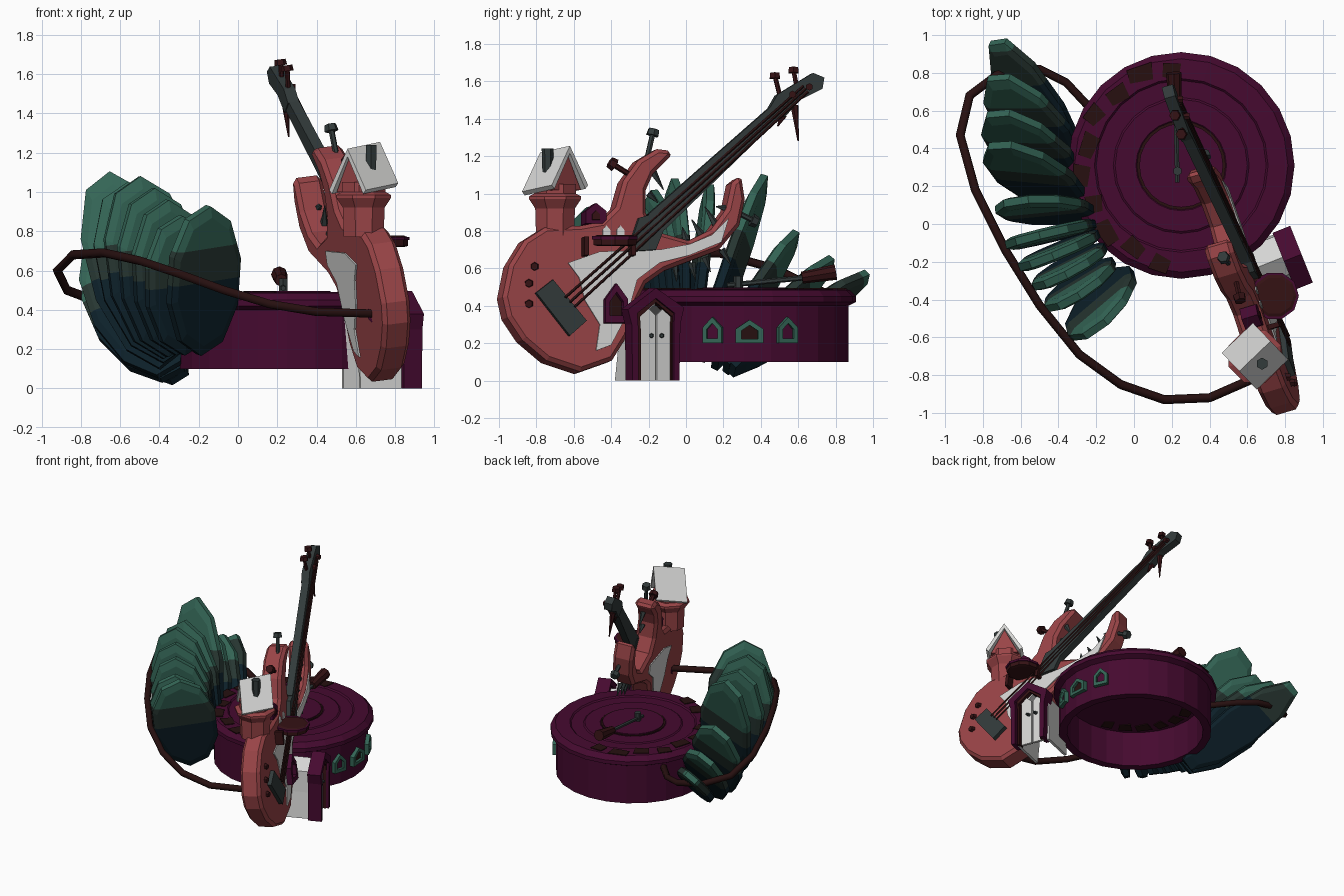
import bpy, bmesh, math
from mathutils import Vector as V

if "Cube" in bpy.data.objects:
    bpy.data.objects.remove(bpy.data.objects["Cube"])

def mat(name, *c):
    m = bpy.data.materials.new(name)
    m.diffuse_color = (*c, 1)
    m.use_nodes = True
    m.node_tree.nodes["Principled BSDF"].inputs["Base Color"].default_value = m.diffuse_color
    return m

RED = mat("coral_red", 0.32, 0.058, 0.063)
PURPLE = mat("plum", 0.06, 0.003, 0.029)
BROWN = mat("dark_brown", 0.02, 0.005, 0.005)
MAROON = mat("maroon", 0.035, 0.006, 0.007)
WHITE = mat("off_white", 0.66, 0.66, 0.65)
GREY = mat("slate", 0.032, 0.043, 0.043)
TEAL = mat("teal", 0.034, 0.13, 0.092)
MOSS = mat("dark_moss", 0.02, 0.037, 0.031)
NAVY = mat("navy", 0.004, 0.015, 0.023)

def finish(name, bm, *mats):
    bmesh.ops.recalc_face_normals(bm, faces=bm.faces)
    me = bpy.data.meshes.new(name)
    bm.to_mesh(me)
    bm.free()
    for m in mats:
        me.materials.append(m)
    ob = bpy.data.objects.new(name, me)
    bpy.context.collection.objects.link(ob)
    return ob

def prism(name, polys, off, m):
    """Extrude each 3D polygon by off."""
    bm = bmesh.new()
    for p in polys:
        a = [bm.verts.new(q) for q in p]
        b = [bm.verts.new(V(q) + off) for q in p]
        bm.faces.new(a)
        bm.faces.new(b[::-1])
        for i in range(len(a)):
            bm.faces.new((a[i - 1], a[i], b[i], b[i - 1]))
    return finish(name, bm, m)

def lathe(name, prof, n, c, m, rot=0.0):
    bm = bmesh.new()
    rings = [[bm.verts.new((c[0] + r * math.cos(rot + k * math.tau / n), c[1] + r * math.sin(rot + k * math.tau / n), z))
              for k in range(n)] for r, z in prof]
    for a, b in zip(rings, rings[1:]):
        for k in range(n):
            bm.faces.new((a[k - 1], a[k], b[k], b[k - 1]))
    bm.faces.new(rings[0])
    bm.faces.new(rings[-1])
    return finish(name, bm, m)

def rod(name, a, b, r1, r2, m, n=6):
    a, b = V(a), V(b)
    bm = bmesh.new()
    bmesh.ops.create_cone(bm, cap_ends=True, segments=n, radius1=r1, radius2=r2, depth=(b - a).length)
    ob = finish(name, bm, m)
    ob.rotation_mode = 'QUATERNION'
    ob.rotation_quaternion = (b - a).to_track_quat('Z', 'Y')
    ob.location = (a + b) / 2
    return ob

# Leaning guitar plane and upright house plane: side-view (y, z) at distance d from the plane
N, HN = V((0.951, 0.283, 0.124)), V((0.928, 0.371, 0))
def P(y, z, d=0.0):
    return V((0.572 - 0.298 * y - 0.13 * z + d / 0.951, y, z))
def H(y, z, d=0.0):
    return V((0.44 - 0.4 * y + d / 0.928, y, z))
def plate(name, pts, d, t, m, f=P, n=N):
    return prism(name, [[f(y, z, d) for y, z in pts]], -n * t, m)
def ring(pts, s):
    """Quads between a closed outline and its shrunken copy."""
    cy = sum(p[0] for p in pts) / len(pts)
    cz = sum(p[1] for p in pts) / len(pts)
    q = [(cy + (y - cy) * s, cz + (z - cz) * s) for y, z in pts]
    return [[pts[i - 1], pts[i], q[i], q[i - 1]] for i in range(len(pts))], q

# ---- Guitar body
body = plate("guitar_body", [(-.975, .45), (-.94, .62), (-.86, .75), (-.75, .82), (-.56, .83), (-.45, .85), (-.37, .93),
    (-.33, 1.07), (-.25, 1.18), (-.15, 1.24), (-.07, 1.23), (-.08, 1.2), (-.17, 1.11), (-.21, 1.02), (-.21, .9),
    (-.16, .8), (.02, .75), (.14, .81), (.22, .92), (.25, 1.06), (.3, 1.1), (.32, .97), (.29, .83), (.18, .7),
    (.02, .64), (-.11, .59), (-.21, .52), (-.27, .4), (-.31, .24), (-.39, .11), (-.56, .05), (-.74, .11),
    (-.87, .22), (-.95, .34)], 0.07, 0.15, RED)
bev = body.modifiers.new("bevel", 'BEVEL')
bev.width, bev.segments, bev.angle_limit = 0.022, 1, math.radians(65)
guard = [(-.63, .63), (-.46, .69), (-.14, .7), (.02, .73), (.14, .78), (.23, .87), (.19, .74), (.02, .67),
         (-.14, .63), (-.26, .54), (-.31, .36), (-.4, .19), (-.48, .16), (-.46, .3), (-.54, .43), (-.57, .55)]
plate("pickguard", guard, 0.078, 0.009, WHITE)
plate("back_pickguard", [(y - .043, z) for y, z in guard[:3] + guard[8:]], -.079, 0.009, WHITE)
plate("bridge", [(-.8, .47), (-.71, .54), (-.53, .32), (-.62, .24)], 0.1, 0.04, GREY)
for y, z in ((-.81, .61), (-.84, .52), (-.84, .41)):
    rod("body_knob", P(y, z, .06), P(y, z, .09), .025, .02, MAROON)

# ---- Neck, headstock, strings, tuners
plate("neck", [(-.31, .69), (-.25, .87), (-.15, .9), (-.12, .8), (-.16, .7)], 0.1, 0.06, GREY)
neck = [P(-.2, .89, .1), P(.46, 1.47, .06), P(.52, 1.42, .06), P(-.12, .8, .1)]
prism("fretboard", [neck], -N * .055, GREY)
plate("headstock", [(.45, 1.46), (.49, 1.53), (.68, 1.645), (.74, 1.62), (.73, 1.56), (.61, 1.5), (.53, 1.41)], 0.06, 0.06, GREY)
for k in (-1, 0, 1):
    rod("string", P(-.62 + .025 * k, .42 - .025 * k, .115), P(.64 + .012 * k, 1.56 - .015 * k, .066), .008, .008, BROWN, 4)
for (y, z), (ty, tz) in (((.5, 1.53), (.475, 1.63)), ((.59, 1.58), (.575, 1.66))):
    rod("tuner_stem", P(y, z, .03), P(ty, tz, .03), .013, .013, MAROON)
    rod("tuner_head", P(ty, tz - .015, .03), P(ty, tz + .015, .03), .032, .028, MAROON)
for y, z, ty, tz in ((.58, 1.47, .6, 1.28), (.52, 1.42, .49, 1.36)):
    rod("tuner_spike", P(y, z, .03), P(ty, tz, .03), .022, .004, MAROON)
for y, z in ((.57, 1.53), (.66, 1.57)):
    rod("tuner_peg", P(y, z, .04), P(y, z, .085), .02, .02, MAROON)

# ---- Bolts and spikes on the horns
for y, z, ty, tz, m in ((-.21, 1.18, -.18, 1.31, GREY), (-.3, 1.1, -.38, 1.15, MAROON), (.27, .9, .35, .86, GREY), (-.5, .6, -.42, .5, GREY)):
    rod("bolt_stem", P(y, z, .02), P(ty, tz, .02), .015, .015, m)
    e = (P(ty, tz) - P(y, z)).normalized() * .035
    rod("bolt_head", P(ty, tz, .02), P(ty, tz, .02) + e, .036, .03, m)
for y, z, ty, tz in ((-.18, 1.12, -.12, 1.02), (-.2, 1.0, -.15, .95), (.16, .83, .1, .93), (.22, .92, .16, .93), (.08, .78, .03, .86),
                     (0, .75, -.02, .82), (-.06, .63, -.05, .53), (.03, .63, .05, .54), (.1, .66, .13, .58), (.19, .7, .24, .62)):
    rod("horn_spike", P(y, z, .02), P(ty, tz, .02), .022, .003, GREY, 5)

# ---- Small windows, dormer and balcony on the body
def gable(y, z, w, h):
    return [(y - w, z), (y - w, z + h * .6), (y, z + h), (y + w, z + h * .6), (y + w, z)]
quads, inner = ring(gable(-.37, .31, .06, .21), .6)
prism("body_window_frame", [[P(*p, .12) for p in q] for q in quads], -N * .05, PURPLE)
plate("body_window_pane", inner, .085, .009, BROWN)
plate("dormer", gable(-.48, .84, .055, .11), .06, .09, PURPLE)
plate("dormer_pane", gable(-.48, .86, .02, .05), .066, .008, MAROON)
for y in (-.425, -.35):
    plate("arch_window", gable(y, .77, .02, .06), .076, .009, WHITE)
BC = (.745, -.38)
lathe("balcony", [(.1, .72), (.12, .725), (.12, .77), (.1, .778)], 10, BC, MAROON)
lathe("balcony_trim", [(.128, .755), (.128, .772)], 10, BC, PURPLE)
for y in (-.53, -.28):
    plate("balcony_post", [(y - .012, .67), (y - .012, .77), (y + .012, .77), (y + .012, .67)], .13, .07, MAROON)

# ---- Tower with gabled roof on the body
TC = V((.64, -.70, 0))
lathe("tower", [(.11, .77), (.115, .92), (.15, .97), (.15, .985), (.12, 1.0), (.12, 1.05)], 8, TC, RED, math.pi / 8)
E, F = V((.72, .69, 0)), V((.69, -.72, 0))
def roof_pts(pts, e):
    return [TC + F * f + E * e + V((0, 0, z)) for f, z in pts]
prism("tower_gable", [roof_pts([(-.1, 1.0), (0, 1.19), (.1, 1.0)], -.095)], E * .19 + V((0, 0, .02)), RED)
prism("tower_roof", [roof_pts(s, -.115) for s in ([(0, 1.22), (.135, 1.01), (.115, .99), (0, 1.18)],
                                                  [(0, 1.22), (-.135, 1.01), (-.115, .99), (0, 1.18)])], E * .23 + V((0, 0, .035)), WHITE)
rod("chimney", TC + F * .055 + V((0, 0, 1.1)), TC + F * .055 + V((0, 0, 1.24)), .028, .032, GREY)

# ---- Entrance house, open underneath
def strips(a, b, d):
    return [[H(*p, d) for p in (a[i], a[i + 1], b[i + 1], b[i])] for i in range(len(a) - 1)]
walls = [(-.28, 0), (-.26, .2), (-.25, .36), (-.16, .43), (-.05, .36), (-.04, 0)]
prism("house_walls", strips(walls, [(-.16 + (y + .16) * .85, z * .96) for y, z in walls], .3), -HN * .27, WHITE)
porch = [(-.285, 0), (-.29, .3), (-.31, .38), (-.16, .495), (-.01, .39), (-.03, .3), (-.035, 0)]
shrunk = [(-.255, 0), (-.255, .29), (-.26, .36), (-.16, .44), (-.06, .36), (-.065, .29), (-.065, 0)]
liner = [(-.16 + (y + .16) * .86, z * .95) for y, z in shrunk]
prism("porch_frame", strips(porch, shrunk, .355), -HN * .1, PURPLE)
prism("porch_liner", strips(shrunk, liner, .335), -HN * .06, MAROON)
for a, b in ((-.245, -.164), (-.156, -.075)):
    plate("door_leaf", [(a, 0), (a, .35), ((a + b) / 2, .39), (b, .35), (b, 0)], .312, .02, WHITE, H, HN)
for y in (-.185, -.13):
    rod("door_knob", H(y, .24, .31), H(y, .24, .335), .014, .01, GREY)

# ---- Drum: hollow underneath, stepped disc on top
DC = (.25, .31)
lathe("drum", [(.5, .38), (.5, .1), (.56, .1), (.56, .4), (.6, .42), (.6, .45), (.565, .485), (.46, .49), (.45, .48),
               (.36, .48), (.35, .487), (.24, .487), (.225, .475), (.21, .497)], 24, DC, PURPLE)
def polar(r, deg, z):
    a = math.radians(deg)
    return V((DC[0] + r * math.cos(a), DC[1] + r * math.sin(a), z))
for i in range(10):
    a, w, r = 96 + i * 18, 4 + i * 2 % 3, .5 + .03 * (i % 2)
    for z in (.488, .373):
        q = r if z > .4 else .42
        prism("rim_patch", [[polar(q - .05, a - w, z), polar(q + .04, a - w - 2, z), polar(q + .05, a + w, z),
                             polar(q - .02, a + w + 2, z)]], V((0, 0, .006)), BROWN)
lathe("spindle_groove", [(.235, .487), (.235, .491), (.226, .491), (.226, .487)], 24, DC, BROWN)
lathe("label_disc", [(.222, .49), (.222, .497)], 24, DC, PURPLE)
for deg, w, h, m in ((-17, .052, .14, PURPLE), (3, .075, .125, BROWN), (24, .055, .14, PURPLE)):
    c, rad = polar(.585, deg, 0), polar(1, deg, 0) - polar(0, deg, 0)
    tan = V((-rad.y, rad.x, 0))
    quads, inner = ring(gable(0, .2, w, h), .58)
    prism("drum_window_frame", [[c + tan * s + V((0, 0, z)) for s, z in q] for q in quads], -rad * .04, TEAL)
    prism("drum_window_pane", [[c - rad * .02 + tan * s + V((0, 0, z)) for s, z in inner]], -rad * .009, m)

# ---- Playing arm on the drum
rod("arm_pivot", (.23, .28, .48), (.23, .28, .56), .025, .025, GREY)
rod("arm_rod", (.23, .22, .51), (.22, .64, .55), .014, .014, GREY)
rod("arm_head", (.22, .62, .55), (.21, .8, .58), .032, .042, MAROON, 8)

# ---- Fan of shell plates: base, tip, width angle, half width, colour limits along the plate
def shell(b, t, deg, hw, lo=0.0, hi=.3):
    b, t = V(b), V(t)
    ax, mid = (t - b) / 2, (t + b) / 2
    w = V((math.cos(math.radians(deg)), math.sin(math.radians(deg)), 0))
    nrm = ax.cross(w).normalized()
    bm, n, rings = bmesh.new(), 10, []
    for s, d in ((.86, -.034), (1, -.02), (1, .02), (.86, .034)):
        rings.append([bm.verts.new(mid + (ax * math.cos(k * math.tau / n) + w * hw * math.sin(k * math.tau / n)) * s + nrm * d)
                      for k in range(n)])
    for p, q in zip(rings, rings[1:]):
        for k in range(n):
            bm.faces.new((p[k - 1], p[k], q[k], q[k - 1]))
    bm.faces.new(rings[0])
    bm.faces.new(rings[-1])
    for f in (lo, hi):
        bmesh.ops.bisect_plane(bm, geom=bm.verts[:] + bm.edges[:] + bm.faces[:], plane_co=mid + ax * f, plane_no=ax)
    for face in bm.faces:
        h = (face.calc_center_median() - mid).dot(ax) / ax.length_squared
        face.material_index = 0 if h > hi else 1 if h > lo else 2
    finish("shell_plate", bm, TEAL, MOSS, NAVY)

for args in (((-.20, -.32, .17), (-.15, -.52, .93), 42, .24, 0, .45), ((-.28, -.26, .17), (-.29, -.38, .88), 32, .22),
             ((-.32, -.18, .17), (-.36, -.27, .96), 27, .22), ((-.36, -.11, .16), (-.43, -.17, 1.02), 22, .23),
             ((-.38, -.05, .15), (-.50, -.06, 1.08), 14, .24), ((-.38, .02, .13), (-.56, .13, 1.05), 4, .25),
             ((-.40, .08, .10), (-.65, .42, 1.10), -10, .25), ((-.41, .15, .06), (-.66, .59, .80), -12, .25, .05, .4),
             ((-.39, .21, .04), (-.66, .78, .66), -18, .25, .15, .5), ((-.34, .24, .03), (-.68, .97, .58), -26, .22, .4, .9)):
    shell(*args)

# ---- Cable from body to drum
path = [(.72, -.78, .38), (.4, -.92, .39), (.16, -.93, .43), (-.07, -.85, .5), (-.29, -.69, .58), (-.5, -.43, .65), (-.68, -.14, .69),
        (-.84, .18, .68), (-.92, .47, .6), (-.87, .68, .5), (-.71, .8, .44), (-.5, .82, .4), (-.36, .75, .38), (-.22, .6, .37)]
cu = bpy.data.curves.new("cable_path", 'CURVE')
cu.dimensions, cu.bevel_depth, cu.bevel_resolution = '3D', .024, 1
sp = cu.splines.new('POLY')
sp.points.add(len(path) - 1)
for pt, co in zip(sp.points, path):
    pt.co = (*co, 1)
tmp = bpy.data.objects.new("cable_path", cu)
me = bpy.data.meshes.new_from_object(tmp)
bpy.data.objects.remove(tmp)
me.materials.clear()
me.materials.append(BROWN)
bpy.context.collection.objects.link(bpy.data.objects.new("cable", me))
rod("cable_plug", (.68, -.8, .38), (.75, -.76, .38), .045, .045, PURPLE)
